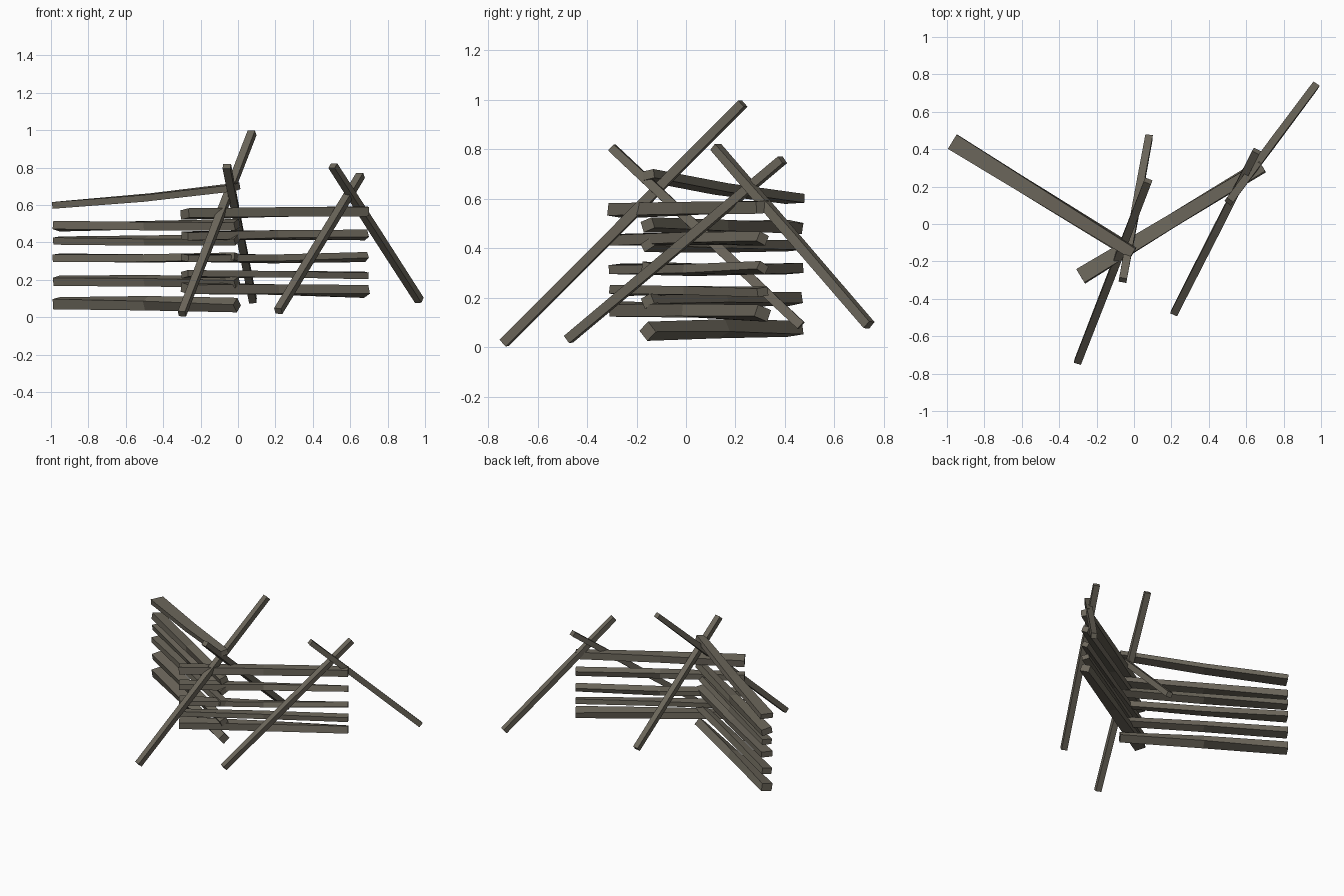
import bpy, math
from mathutils import Vector

if "Cube" in bpy.data.objects:
    bpy.data.objects.remove(bpy.data.objects["Cube"])

wood = bpy.data.materials.new("weathered wood")
wood.diffuse_color = (0.15, 0.135, 0.105, 1)
wood.use_nodes = True
wood.node_tree.nodes["Principled BSDF"].inputs["Base Color"].default_value = wood.diffuse_color


def beam(name, rings):
    """Four-sided split timber; rings = (centre, width, height, roll in degrees)."""
    axis = (Vector(rings[-1][0]) - Vector(rings[0][0])).normalized()
    side = Vector((0, 0, 1)).cross(axis).normalized()
    up = axis.cross(side)
    verts, faces = [], []
    for c, w, h, roll in rings:
        r = math.radians(roll)
        s = side * math.cos(r) + up * math.sin(r)
        u = up * math.cos(r) - side * math.sin(r)
        for i, j in ((-1, -1), (1, -1), (1, 1), (-1, 1)):
            verts.append(Vector(c) + s * (i * w / 2) + u * (j * h / 2))
    n = len(rings)
    for k in range(n - 1):
        for i in range(4):
            j = (i + 1) % 4
            faces.append((4 * k + i, 4 * k + j, 4 * k + 4 + j, 4 * k + 4 + i))
    faces += [(3, 2, 1, 0), tuple(4 * (n - 1) + i for i in range(4))]
    me = bpy.data.meshes.new(name)
    me.from_pydata(verts, [], faces)
    me.materials.append(wood)
    ob = bpy.data.objects.new(name, me)
    bpy.context.collection.objects.link(ob)


def rail(name, start, end, z0, zm, z1, roll0, roll1, w0=0.075, w1=0.055, h=0.045):
    mid = [(a + b) / 2 for a, b in zip(start, end)]
    beam(name, [((*start, z0), w0, h, roll0),
                ((*mid, zm), (w0 + w1) / 2, h, (roll0 + roll1) / 2),
                ((*end, z1), w1, h, roll1)])


# left fence panel, bottom to top
left = [(0.075, 0.075, 0.065, 8, 42, 0.075, 0.055, 0.055),
        (0.195, 0.195, 0.187, 10, 25, 0.07, 0.05, 0.045),
        (0.318, 0.315, 0.322, 4, -10, 0.08, 0.055, 0.04),
        (0.41, 0.41, 0.415, 5, 30, 0.07, 0.055, 0.038),
        (0.487, 0.49, 0.495, -10, 20, 0.075, 0.055, 0.045),
        (0.60, 0.64, 0.697, 3, 12, 0.09, 0.06, 0.036)]
for i, d in enumerate(left):
    rail(f"left_rail_{i + 1}", (-0.97, 0.44), (-0.005, -0.155), *d)

# right fence panel, bottom to top
right = [(0.155, 0.148, 0.138, 10, -20, 0.075, 0.065, 0.05),
         (0.23, 0.23, 0.224, -8, 8, 0.07, 0.05, 0.035),
         (0.318, 0.312, 0.322, 6, -30, 0.075, 0.045, 0.036),
         (0.435, 0.44, 0.44, 5, -25, 0.07, 0.045, 0.042),
         (0.552, 0.562, 0.567, -8, 4, 0.085, 0.06, 0.05)]
for i, d in enumerate(right):
    rail(f"right_rail_{i + 1}", (-0.285, -0.28), (0.685, 0.31), *d)

# crossed leaning posts
posts = [((-0.30, -0.735, 0.018), (0.075, 0.23, 0.985)),
         ((0.08, 0.465, 0.088), (-0.06, -0.30, 0.808)),
         ((0.215, -0.475, 0.033), (0.655, 0.39, 0.758)),
         ((0.97, 0.74, 0.09), (0.507, 0.12, 0.81))]
for i, (a, b) in enumerate(posts):
    mid = (Vector(a) + Vector(b)) / 2
    beam(f"crossed_post_{i + 1}", [(a, 0.04, 0.037, 5), (mid, 0.041, 0.04, 8), (b, 0.042, 0.034, 0)])
